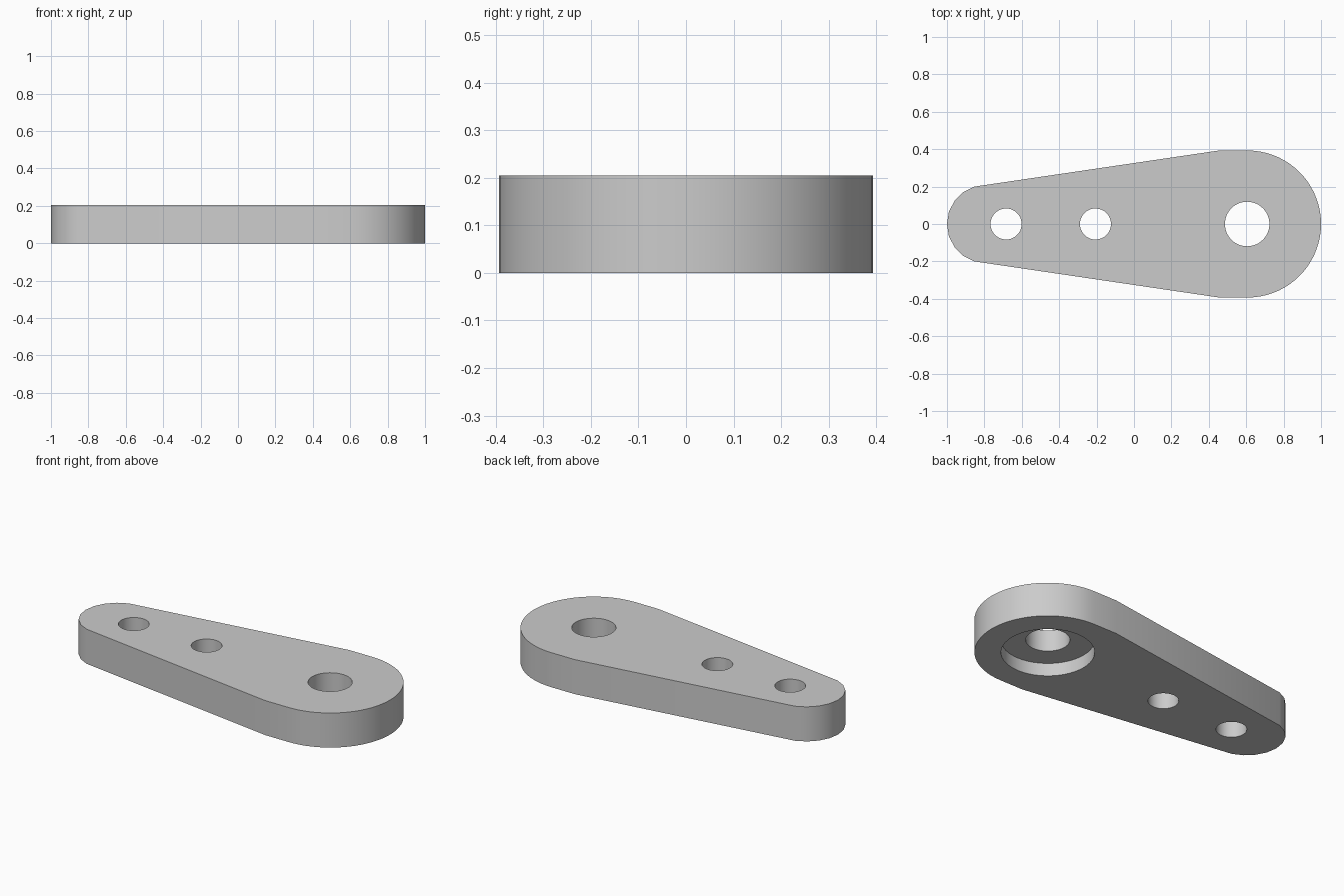
import bpy
import bmesh
from math import cos, sin, radians

cube = bpy.data.objects.get("Cube")
if cube:
    bpy.data.objects.remove(cube, do_unlink=True)

HEIGHT = 0.205
BIG_X, BIG_R = 0.607, 0.393
SMALL_X, SMALL_R = -0.79, 0.21

grey = bpy.data.materials.new("plain_grey")
grey.use_nodes = True
colour = (0.6, 0.6, 0.6, 1)
grey.diffuse_color = colour
grey.node_tree.nodes["Principled BSDF"].inputs["Base Color"].default_value = colour


def arc(cx, radius, start, end, steps):
    angles = [radians(start + (end - start) * i / steps) for i in range(steps + 1)]
    return [(cx + radius * cos(a), radius * sin(a)) for a in angles]


def prism(name, outline, z0, z1):
    """Extrude a closed outline between two heights."""
    bm = bmesh.new()
    base = bm.faces.new([bm.verts.new((x, y, z0)) for x, y in outline])
    top = bmesh.ops.extrude_face_region(bm, geom=[base])["geom"]
    verts = [v for v in top if isinstance(v, bmesh.types.BMVert)]
    bmesh.ops.translate(bm, verts=verts, vec=(0, 0, z1 - z0))
    bmesh.ops.recalc_face_normals(bm, faces=bm.faces)
    mesh = bpy.data.meshes.new(name)
    bm.to_mesh(mesh)
    bm.free()
    mesh.materials.append(grey)
    obj = bpy.data.objects.new(name, mesh)
    bpy.context.collection.objects.link(obj)
    return obj


def drill(target, x, radius, z0, z1):
    """Cut a round hole and discard the cutter."""
    cutter = prism("hole_cutter", arc(x, radius, 0, 352.5, 47), z0, z1)
    cutter.hide_render = True
    bpy.context.view_layer.objects.active = target
    mod = target.modifiers.new("hole", 'BOOLEAN')
    mod.operation = 'DIFFERENCE'
    mod.solver = 'EXACT'
    mod.object = cutter
    bpy.ops.object.modifier_apply(modifier=mod.name)
    bpy.data.objects.remove(cutter, do_unlink=True)


# Tapered plate: wide round end, short parallel flanks, narrow round end
outline = arc(BIG_X, BIG_R, -90, 90, 36)
outline += [(0.455, BIG_R)]
outline += arc(SMALL_X, SMALL_R, 108, 252, 8)
outline += [(0.455, -BIG_R)]
plate = prism("lever_plate", outline, 0, HEIGHT)

# Two small through holes and the large pivot hole
for x, radius in ((-0.684, 0.083), (-0.206, 0.083), (0.605, 0.119)):
    drill(plate, x, radius, -0.1, HEIGHT + 0.1)

# Counterbore around the pivot hole, open on the underside
drill(plate, 0.605, 0.252, -0.1, 0.077)

# Smooth round walls, sharp rims
bpy.ops.object.select_all(action='DESELECT')
plate.select_set(True)
bpy.context.view_layer.objects.active = plate
bpy.ops.object.shade_smooth_by_angle(angle=radians(30))
